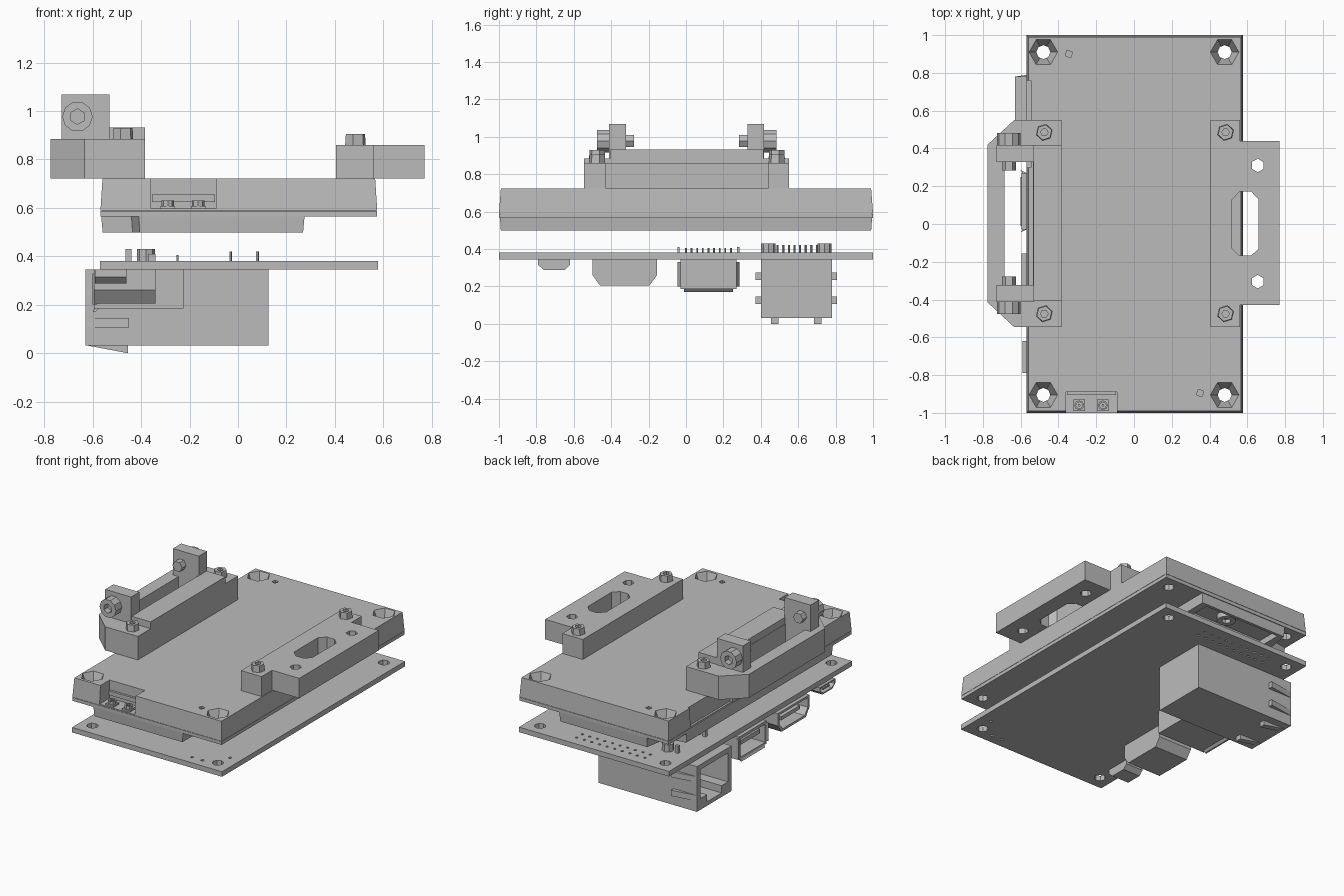
import bpy, bmesh, math
from mathutils import Vector

old = bpy.data.objects.get("Cube")
if old:
    bpy.data.objects.remove(old, do_unlink=True)

grey = bpy.data.materials.new("plain_grey")
grey.use_nodes = True
grey.diffuse_color = (0.5, 0.5, 0.5, 1)
grey.node_tree.nodes["Principled BSDF"].inputs["Base Color"].default_value = (0.5, 0.5, 0.5, 1)


def prism(name, pts, lo, hi, axis="z", top=1.0):
    """Extrude a 2D outline along an axis; top scales the far end."""
    place = {"x": lambda a, b, h: (h, a, b),
             "y": lambda a, b, h: (a, h, b),
             "z": lambda a, b, h: (a, b, h)}[axis]
    ca = (min(p[0] for p in pts) + max(p[0] for p in pts)) / 2
    cb = (min(p[1] for p in pts) + max(p[1] for p in pts)) / 2
    sa, sb = top if isinstance(top, tuple) else (top, top)
    bm = bmesh.new()
    base = [bm.verts.new(place(a, b, lo)) for a, b in pts]
    cap = [bm.verts.new(place(ca + (a - ca) * sa, cb + (b - cb) * sb, hi)) for a, b in pts]
    bm.faces.new(base)
    bm.faces.new(cap)
    n = len(pts)
    for i in range(n):
        j = (i + 1) % n
        bm.faces.new((base[i], base[j], cap[j], cap[i]))
    bmesh.ops.recalc_face_normals(bm, faces=bm.faces)
    mesh = bpy.data.meshes.new(name)
    bm.to_mesh(mesh)
    bm.free()
    mesh.materials.append(grey)
    obj = bpy.data.objects.new(name, mesh)
    bpy.context.scene.collection.objects.link(obj)
    return obj


def rect(a0, a1, b0, b1):
    return [(a0, b0), (a1, b0), (a1, b1), (a0, b1)]


def box(name, x0, x1, y0, y1, z0, z1, top=1.0):
    return prism(name, rect(x0, x1, y0, y1), z0, z1, "z", top)


def ring(a, b, r, n=6, turn=0.0):
    return [(a + r * math.cos(turn + math.tau * i / n),
             b + r * math.sin(turn + math.tau * i / n)) for i in range(n)]


def cut(obj, *cutters):
    """Subtract each cutter, bake the result and remove the cutters."""
    for c in cutters:
        c.hide_render = True
        mod = obj.modifiers.new("cut", "BOOLEAN")
        mod.operation = "DIFFERENCE"
        mod.solver = "EXACT"
        mod.object = c
    bpy.context.view_layer.update()
    graph = bpy.context.evaluated_depsgraph_get()
    mesh = bpy.data.meshes.new_from_object(obj.evaluated_get(graph))
    obj.modifiers.clear()
    obj.data = mesh
    for c in cutters:
        bpy.data.objects.remove(c, do_unlink=True)


corners = [(x, y) for x in (-0.48, 0.48) for y in (-0.905, 0.91)]


def corner_holes(r, lo, hi, top=1.0, n=8):
    return [prism("hole_cutter", ring(x, y, r, n), lo, hi, "z", top) for x, y in corners]


# Enclosure: tapered cover with funnel holes, antenna notch and side relief
cover = box("case_cover", -0.568, 0.575, -1, 1, 0.59, 0.722, (0.985, 0.99))
cut(cover, *corner_holes(0.037, 0.5, 0.8),
    *corner_holes(0.035, 0.625, 0.725, 2.2, 6),
    box("notch_cutter", -0.36, -0.09, -1.1, -0.89, 0.597, 0.8),
    box("relief_cutter", -0.7, -0.546, 0.3, 0.76, 0.55, 0.8),
    *[prism("vent_cutter", ring(x, y, 0.022, 4, 0.5), 0.68, 0.8)
      for x, y in ((-0.345, 0.9), (0.35, -0.895))])
flange = box("case_flange", -0.568, 0.575, -1, 1, 0.565, 0.588)
cut(flange, *corner_holes(0.037, 0.5, 0.8))
seam = box("case_seam", -0.56, 0.567, -0.993, 0.993, 0.586, 0.592)
cut(seam, *corner_holes(0.037, 0.5, 0.8))

# Lower tub, stepped around the corner posts
tub_outline = [(0.275, -0.995), (0.275, 0.995), (-0.4, 0.995), (-0.43, 0.82),
               (-0.565, 0.8), (-0.565, -0.8), (-0.44, -0.82), (-0.41, -0.995)]
tub = prism("case_tub", tub_outline, 0.566, 0.498, "z", (0.985, 0.995))
cut(tub, box("pocket_cutter", -0.36, 0.22, 0.8, 0.97, 0.4, 0.54))
boss = prism("tub_boss", ring(0, 0.9, 0.06, 16), 0.505, 0.545)
cut(boss, prism("boss_cutter", ring(0, 0.9, 0.03, 6), 0.4, 0.53))

# Antenna sockets inside the notch
box("socket_ledge", -0.355, -0.095, -0.905, -0.88, 0.625, 0.655)
for x in (-0.29, -0.165):
    box("socket_base", x - 0.03, x + 0.03, -0.99, -0.93, 0.595, 0.608)
    sleeve = prism("socket_sleeve", ring(x, -0.96, 0.026, 8), 0.605, 0.63)
    cut(sleeve, prism("sleeve_cutter", ring(x, -0.96, 0.017, 8), 0.61, 0.7))
    prism("socket_pin", ring(x, -0.96, 0.007), 0.605, 0.628)

# Circuit board with mounting holes and two rows of pin holes
board = box("circuit_board", -0.57, 0.578, -1, 1, 0.345, 0.38)
cut(board, *corner_holes(0.037, 0.3, 0.5),
    *[prism("pin_cutter", ring(-0.33 + 0.058 * i, y, 0.01, 5), 0.3, 0.5)
      for i in range(10) for y in (0.86, 0.92)],
    *[prism("pin_cutter", ring(x, y, 0.012, 5), 0.3, 0.5)
      for x, y in ((0.3, -0.93), (0.38, -0.93), (0.5, -0.8))])

# Network jack with stepped mouth, contacts and spring tabs
jack = box("network_jack", -0.63, 0.125, 0.4, 0.78, 0.032, 0.345)
cut(jack, box("mouth_cutter", -0.8, -0.2, 0.44, 0.74, 0.11, 0.31),
    box("latch_cutter", -0.8, -0.25, 0.51, 0.67, 0.06, 0.12))
for i in range(8):
    y = 0.49 + i * 0.028
    prism("jack_contact", [(-0.55, 0.305), (-0.25, 0.2), (-0.25, 0.215), (-0.55, 0.315)],
          y, y + 0.01, "y")
for z in (0.105, 0.235):
    for y, out in ((0.4, -0.028), (0.78, 0.028)):
        prism("side_spring", [(-0.63, y), (-0.45, y), (-0.45, y + out)], z, z + 0.04)
for y in (0.475, 0.705):
    prism("lower_spring", [(-0.63, 0.033), (-0.455, 0.033), (-0.455, 0)],
          y - 0.02, y + 0.02, "y")
for y in (0.44, 0.74):
    prism("jack_post", ring(-0.38, y, 0.038, 8), 0.37, 0.43)
    box("jack_shield_leg", -0.465, -0.44, y - 0.01, y + 0.01, 0.37, 0.43)
for i in range(8):
    x = (-0.03, 0.08)[i % 2]
    prism("jack_leg", ring(x, 0.49 + i * 0.03, 0.006, 5), 0.37, 0.42)

# Double-stack serial port
port = box("serial_port", -0.595, -0.225, -0.03, 0.27, 0.185, 0.345)
cut(port, box("port_cutter", -0.8, -0.28, -0.015, 0.255, 0.2, 0.325))
box("port_tongue", -0.57, -0.27, 0.01, 0.23, 0.265, 0.295)
prism("port_lip", [(-0.6, 0.17), (-0.59, 0.17), (-0.57, 0.19), (-0.59, 0.19)], -0.01, 0.25, "y")
for y, out in ((-0.03, -0.015), (0.27, 0.015)):
    prism("port_side_lip", [(-0.6, y + out), (-0.57, y), (-0.59, y)], 0.2, 0.33)
for i in range(9):
    prism("port_leg", ring(-0.25, 0.0 + i * 0.03, 0.005, 5), 0.37, 0.405)
for y in (-0.04, 0.28):
    box("port_shield_leg", -0.37, -0.34, y - 0.006, y + 0.006, 0.37, 0.41)

# Video port, narrowing downward
video_outline = [(-0.5, 0.345), (-0.5, 0.26), (-0.46, 0.205), (-0.195, 0.205),
                 (-0.155, 0.26), (-0.155, 0.345)]
video = prism("video_port", video_outline, -0.595, -0.34, "x")
mouth = [(-0.3275 + (y + 0.3275) * 0.9, 0.278 + (z - 0.278) * 0.78) for y, z in video_outline]
cut(video, prism("video_cutter", mouth, -0.8, -0.4, "x"))
box("video_tongue", -0.57, -0.39, -0.43, -0.225, 0.265, 0.29)

# Small power port
power_outline = [(-0.79, 0.345), (-0.79, 0.315), (-0.76, 0.287), (-0.65, 0.287),
                 (-0.62, 0.315), (-0.62, 0.345)]
power = prism("power_port", power_outline, -0.59, -0.46, "x")
mouth = [(-0.705 + (y + 0.705) * 0.88, 0.316 + (z - 0.316) * 0.7) for y, z in power_outline]
cut(power, prism("power_cutter", mouth, -0.8, -0.5, "x"))
box("power_tongue", -0.58, -0.49, -0.74, -0.67, 0.31, 0.32)


def upright_screw(x, y, z):
    screw = prism("bracket_screw", ring(x, y, 0.045, 6, 0.3), z - 0.01, z + 0.045, "z", 0.92)
    cut(screw, prism("socket_cutter", ring(x, y, 0.02, 6), z + 0.01, z + 0.1))


# Right-hand mounting bracket with long slot
bracket = prism("slot_bracket", [(0.405, -0.545), (0.562, -0.545), (0.562, -0.43), (0.77, -0.43),
                                 (0.77, 0.44), (0.562, 0.44), (0.562, 0.55), (0.405, 0.55)],
                0.722, 0.86)
cut(bracket, prism("slot_cutter", [(0.52, -0.13), (0.56, -0.168), (0.62, -0.168), (0.66, -0.13),
                                   (0.66, 0.13), (0.62, 0.172), (0.56, 0.172), (0.52, 0.13)],
                   0.6, 1),
    *[prism("hole_cutter", ring(0.655, y, 0.036, 6, 0.5), 0.6, 1) for y in (-0.305, 0.31)])

# Left-hand clamp bracket with chamfered corners, open slot and raised rail
clamp = prism("clamp_bracket", [(-0.385, -0.545), (-0.635, -0.545), (-0.775, -0.415),
                                (-0.775, 0.42), (-0.635, 0.55), (-0.385, 0.55)], 0.722, 0.885)
cut(clamp, box("slot_cutter", -0.685, -0.535, -0.325, 0.33, 0.6, 1))
box("clamp_rail", -0.533, -0.385, -0.405, 0.415, 0.88, 0.932)

for y in (-0.475, 0.485):
    upright_screw(0.485, y, 0.86)
    upright_screw(-0.475, y, 0.885)

# Clamp lugs, each with a socket bolt outside and a nut inside
for side in (-1, 1):
    mid = 0.003
    y = lambda d: mid + side * d
    prism("clamp_lug", rect(-0.728, -0.53, 0.88, 1.068), y(0.325), y(0.415), "y")
    bolt = prism("lug_bolt", ring(-0.663, 0.977, 0.063, 10), y(0.41), y(0.48), "y")
    cut(bolt, prism("socket_cutter", ring(-0.663, 0.977, 0.032, 6, 0.5), y(0.44), y(0.6), "y"))
    prism("lug_nut", ring(-0.663, 0.977, 0.037, 6), y(0.28), y(0.33), "y")
